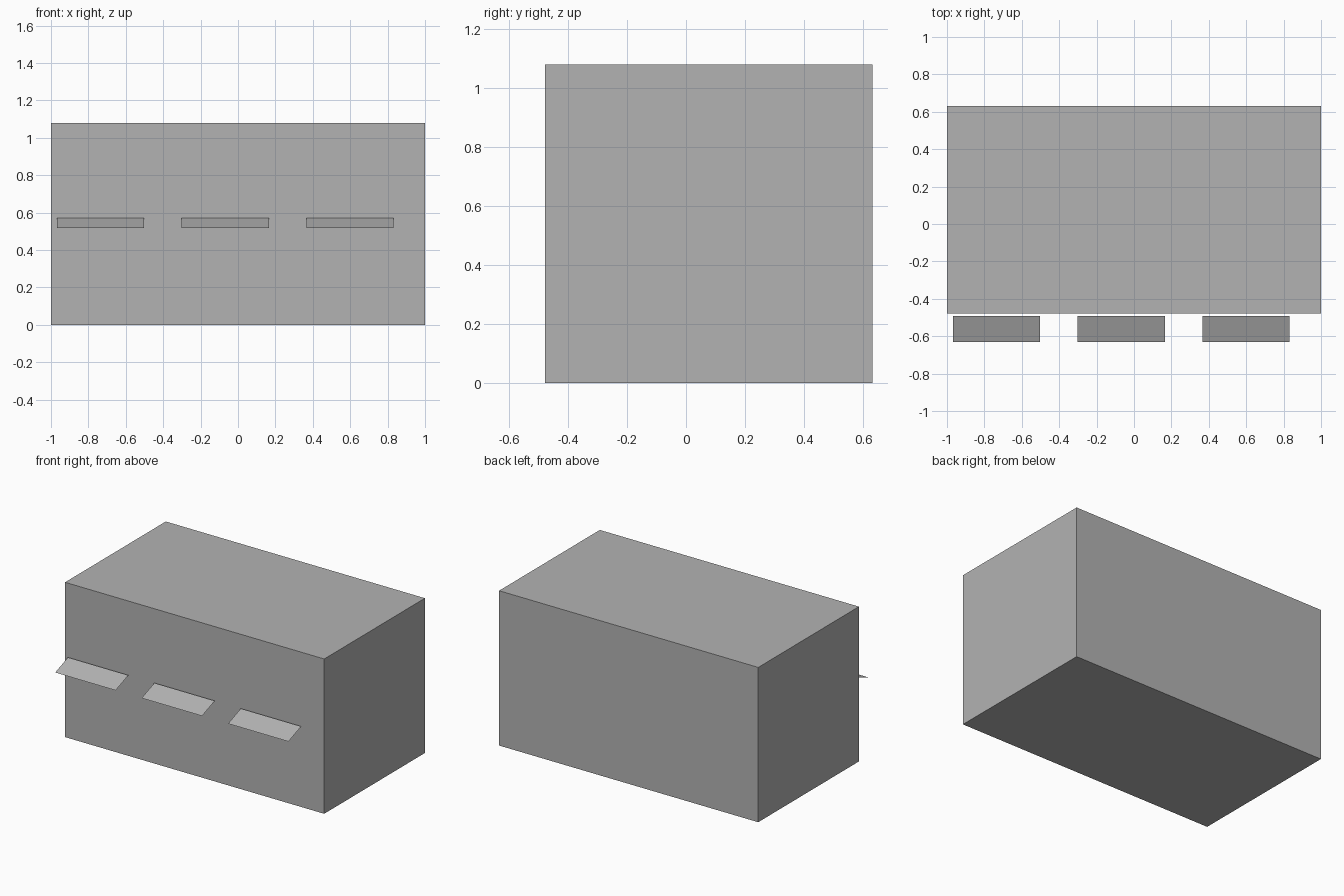
import bpy

cube = bpy.data.objects.get("Cube")
if cube:
    bpy.data.objects.remove(cube, do_unlink=True)

grey = bpy.data.materials.new("plain_grey")
grey.use_nodes = True
colour = (0.45, 0.45, 0.45, 1)
grey.diffuse_color = colour
grey.node_tree.nodes["Principled BSDF"].inputs["Base Color"].default_value = colour

FRONT, BACK, HEIGHT = -0.478, 0.632, 1.08
PLATE = FRONT - 0.006
PITCH = 0.667


def sheet(name, x0, x1, bottom, top):
    """Front-facing sheet; bottom and top are (y, z) pairs."""
    mesh = bpy.data.meshes.new(name)
    corners = [(x0, *bottom), (x1, *bottom), (x1, *top), (x0, *top)]
    mesh.from_pydata(corners, [], [(0, 1, 2, 3)])
    mesh.materials.append(grey)
    obj = bpy.data.objects.new(name, mesh)
    bpy.context.collection.objects.link(obj)
    return obj


def panel(name, x0, x1, z0, z1):
    return sheet(name, x0, x1, (PLATE, z0), (PLATE, z1))


# Building block
bpy.ops.mesh.primitive_cube_add(size=1, location=(0, (FRONT + BACK) / 2, HEIGHT / 2))
building = bpy.context.object
building.name = "building"
building.scale = (2, BACK - FRONT, HEIGHT)
bpy.ops.object.transform_apply(location=True, rotation=False, scale=True)
building.data.materials.append(grey)

# Three repeated shop fronts
for i, side in enumerate(("right", "middle", "left")):
    x = i * PITCH
    panel(f"{side}_shop_window", x - 0.947, x - 0.521, 0.27, 0.54)
    panel(f"{side}_door", x - 0.497, x - 0.398, 0.225, 0.48)
    panel(f"{side}_upper_window_outer", x - 0.852, x - 0.73, 0.714, 0.88)
    panel(f"{side}_upper_window_inner", x - 0.61, x - 0.486, 0.714, 0.88)
    # Sloping awning sheet
    sheet(f"{side}_awning", x - 0.968, x - 0.502, (-0.632, 0.518), (-0.492, 0.57))
